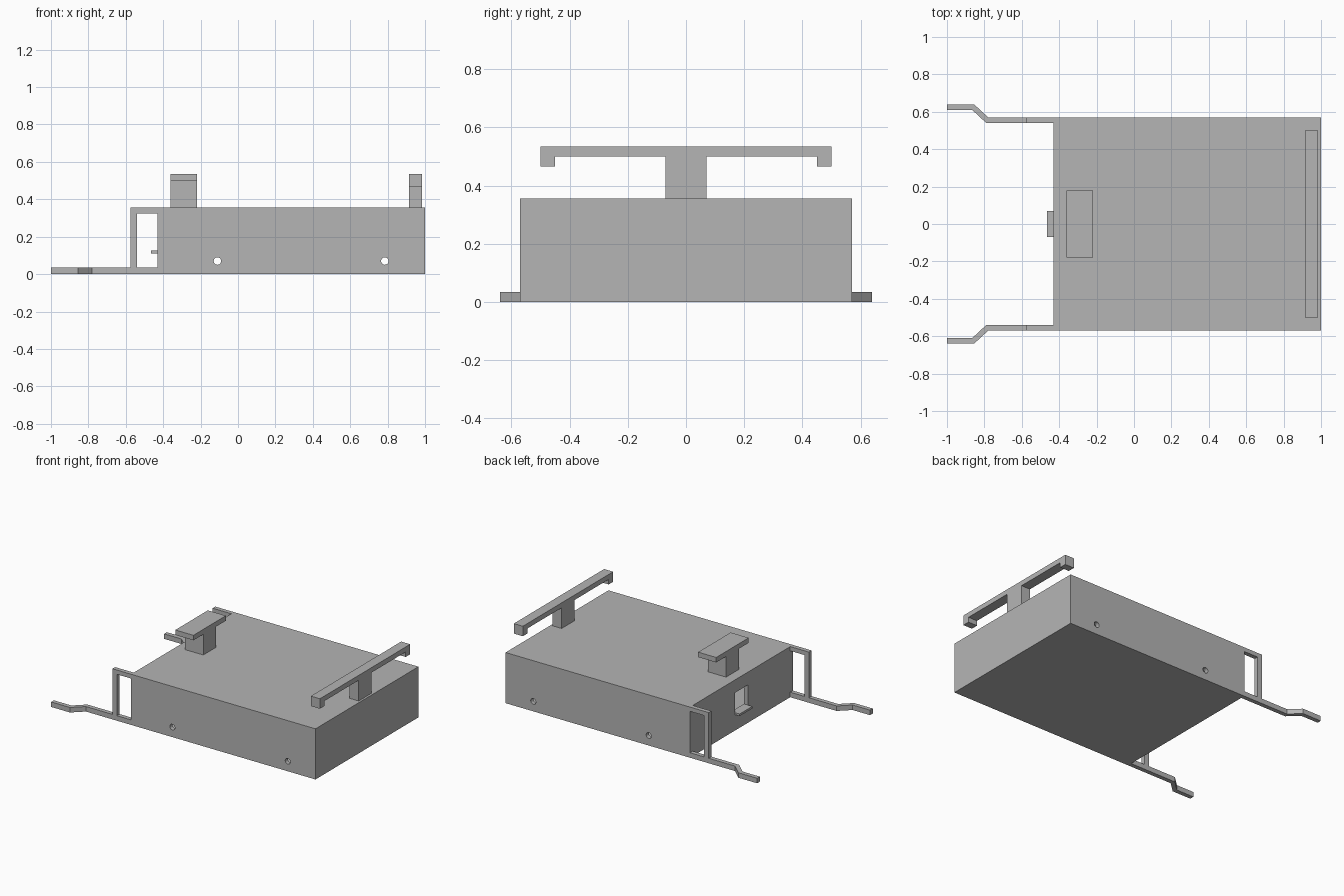
import bpy, math
from mathutils import Matrix

default = bpy.data.objects.get("Cube")
if default:
    bpy.data.objects.remove(default, do_unlink=True)

GREY = (0.46, 0.46, 0.46, 1)
mat = bpy.data.materials.new("plain grey")
mat.use_nodes = True
mat.diffuse_color = GREY
mat.node_tree.nodes["Principled BSDF"].inputs["Base Color"].default_value = GREY


def prism(name, outline, low, high, axis="z"):
    """Extrude an outline along z, y (outline in xz) or x (outline in yz)."""
    place = {"z": lambda a, b, h: (a, b, h),
             "y": lambda a, b, h: (a, h, b),
             "x": lambda a, b, h: (h, a, b)}[axis]
    n = len(outline)
    verts = [place(a, b, h) for h in (low, high) for a, b in outline]
    faces = [list(range(n))[::-1], list(range(n, 2 * n))]
    faces += [[i, (i + 1) % n, n + (i + 1) % n, n + i] for i in range(n)]
    if axis == "y":
        faces = [f[::-1] for f in faces]
    mesh = bpy.data.meshes.new(name)
    mesh.from_pydata(verts, [], faces)
    mesh.materials.append(mat)
    obj = bpy.data.objects.new(name, mesh)
    bpy.context.collection.objects.link(obj)
    return obj


def box(name, x, y, z):
    return prism(name, [(x[0], y[0]), (x[1], y[0]), (x[1], y[1]), (x[0], y[1])], *z)


def cut(obj, cutter):
    mod = obj.modifiers.new("cut", "BOOLEAN")
    mod.operation, mod.solver, mod.object = "DIFFERENCE", "EXACT", cutter
    bpy.context.view_layer.objects.active = obj
    bpy.ops.object.modifier_apply(modifier=mod.name)
    bpy.data.objects.remove(cutter, do_unlink=True)


def circle(cx, cz, r, n=24):
    return [(cx + r * math.cos(math.tau * i / n), cz + r * math.sin(math.tau * i / n))
            for i in range(n)]


HALF, TOP, BACK, WALL = 0.57, 0.355, -0.43, 0.03

# Hollow case with side holes and an end opening
case = box("case", (BACK, 1), (-HALF, HALF), (0, TOP))
cut(case, box("cavity", (BACK + WALL, 1 - WALL), (-HALF + WALL, HALF - WALL),
              (WALL, TOP - WALL)))
for x in (-0.11, 0.785):
    cut(case, prism("hole", circle(x, 0.07, 0.02), -0.7, 0.7, "y"))
cut(case, box("opening", (-0.5, BACK + 0.05), (-0.07, 0.07), (0.125, 0.265)))
box("opening_shelf", (-0.465, BACK + WALL), (-0.07, 0.07), (0.11, 0.125))

# Side frames and cranked arms, one pair per side
frame = [(BACK, 0.035), (BACK, 0), (-0.575, 0), (-0.575, TOP), (BACK, TOP),
         (BACK, 0.325), (-0.54, 0.325), (-0.54, 0.035)]
arm = [(-0.575, 0.54), (-0.575, HALF), (-0.78, HALF), (-0.855, 0.64), (-1, 0.64),
       (-1, 0.61), (-0.865, 0.61), (-0.79, 0.54)]
for side, s in (("left", 1), ("right", -1)):
    ends = sorted((s * 0.54, s * HALF))
    prism(side + "_frame", frame[::-1], *ends, "y")
    outline = [(x, s * y) for x, y in arm]
    prism(side + "_arm", outline if s > 0 else outline[::-1], 0, 0.035)

# T-shaped rest
rest = [(-0.07, TOP), (0.07, TOP), (0.07, 0.5), (0.18, 0.5), (0.18, 0.535),
        (-0.18, 0.535), (-0.18, 0.5), (-0.07, 0.5)]
prism("short_rest", rest, -0.36, -0.22, "x")

# Wide rail with turned-down ends
half = [(0.07, TOP), (0.07, 0.5), (0.45, 0.5), (0.45, 0.465), (0.5, 0.465), (0.5, 0.535)]
prism("wide_rail", half + [(-y, z) for y, z in reversed(half)], 0.915, 0.985, "x")

# Consistent outward normals, flat shading
import bmesh
for obj in bpy.context.collection.objects:
    if obj.type == "MESH" and obj.name != "case" and mat.name in obj.data.materials:
        bm = bmesh.new()
        bm.from_mesh(obj.data)
        bmesh.ops.recalc_face_normals(bm, faces=bm.faces)
        bm.to_mesh(obj.data)
        bm.free()
